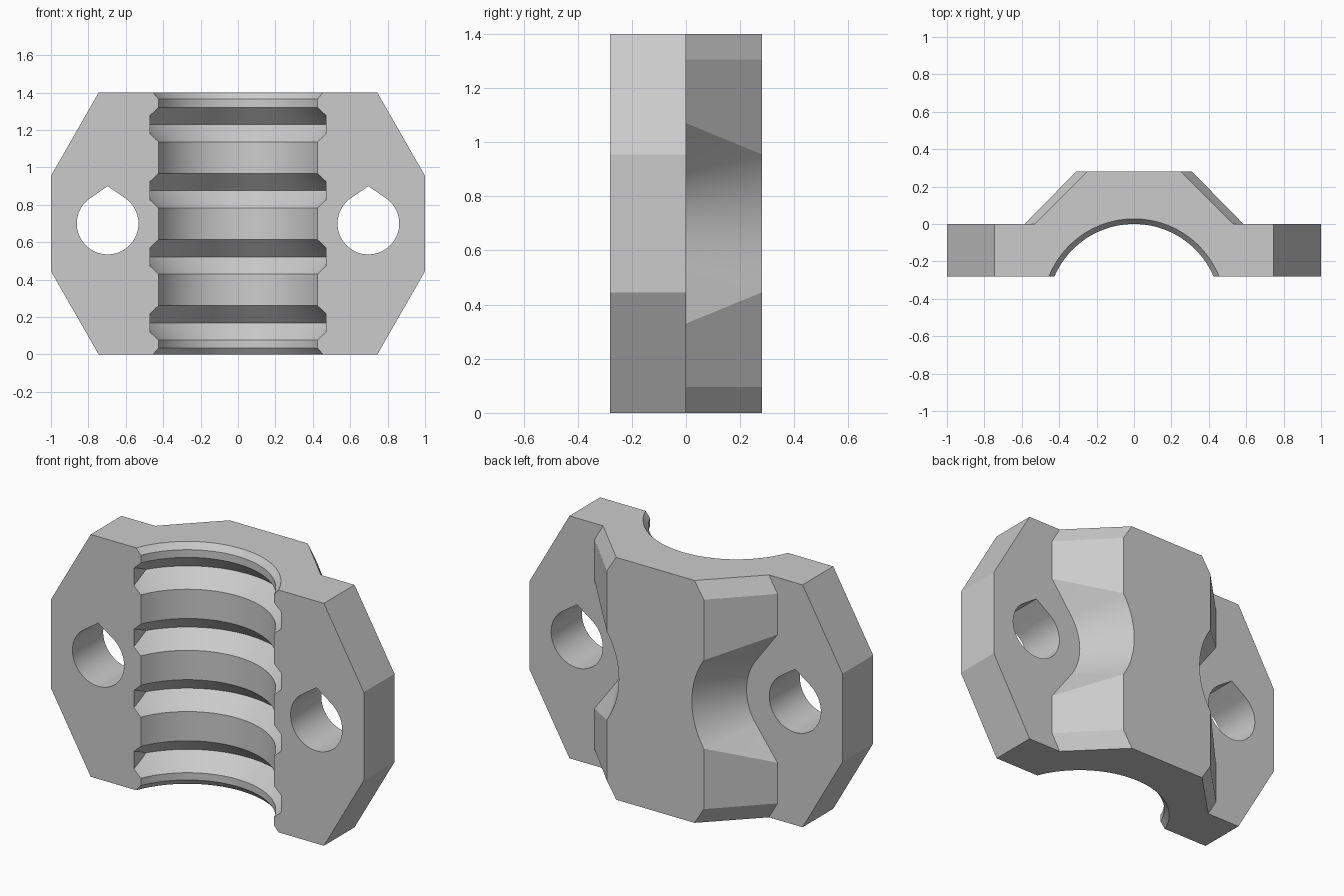
import bpy, bmesh
from math import sin, cos, pi, atan2, acos, hypot

cube = bpy.data.objects.get("Cube")
if cube:
    bpy.data.objects.remove(cube)

HEIGHT, MID, DEPTH = 1.4, 0.7, 0.28
HOLE_X, HOLE_R = 0.697, 0.165
BORE_R, BORE_Y = 0.4625, -0.4625

grey = bpy.data.materials.new("light grey")
grey.use_nodes = True
grey.diffuse_color = (0.6, 0.6, 0.6, 1)
grey.node_tree.nodes["Principled BSDF"].inputs["Base Color"].default_value = (0.6, 0.6, 0.6, 1)


def loft(name, rings):
    """Closed solid through rings of equal point count."""
    bm = bmesh.new()
    loops = [[bm.verts.new(p) for p in ring] for ring in rings]
    count = len(loops[0])
    for a, b in zip(loops, loops[1:]):
        for i in range(count):
            j = (i + 1) % count
            bm.faces.new((a[i], a[j], b[j], b[i]))
    bm.faces.new(loops[0])
    bm.faces.new(loops[-1])
    bmesh.ops.remove_doubles(bm, verts=bm.verts, dist=1e-5)
    bmesh.ops.recalc_face_normals(bm, faces=bm.faces)
    mesh = bpy.data.meshes.new(name)
    bm.to_mesh(mesh)
    bm.free()
    mesh.materials.append(grey)
    obj = bpy.data.objects.new(name, mesh)
    bpy.context.collection.objects.link(obj)
    return obj


def prism(name, outline, y0, y1):
    return loft(name, [[(x, y, z) for x, z in outline] for y in (y0, y1)])


def combine(target, tool, operation):
    mod = target.modifiers.new("combine", 'BOOLEAN')
    mod.operation, mod.solver, mod.object = operation, 'EXACT', tool
    bpy.context.view_layer.objects.active = target
    bpy.ops.object.modifier_apply(modifier=mod.name)
    bpy.data.objects.remove(tool)


def four_way(quarter):
    """Mirror a top-right quarter outline in z, then in x."""
    right = quarter + [(x, -z) for x, z in reversed(quarter[:-1])]
    full = right + [(-x, z) for x, z in reversed(right)]
    return [(x, z + MID) for x, z in full]


# Bolting flange
flange = four_way([(0.745, MID), (1, 0.255), (1, 0)])
body = prism("clamp_half", flange, -DEPTH, 0)


# Raised back with relief around each bolt hole
def hump_outline(end_x, side_x, notch_z, radius, steps=16):
    dx = HOLE_X - side_x
    reach = max(hypot(dx, notch_z), radius)
    start = atan2(notch_z, dx) - acos(radius / reach)
    arc = [start * (1 - i / steps) for i in range(steps + 1)]
    return four_way([(end_x, MID), (side_x, 0.605), (side_x, notch_z)]
                    + [(HOLE_X - radius * cos(a), radius * sin(a)) for a in arc])


base = hump_outline(0.53, 0.585, 0.37, 0.31)
crown = hump_outline(0.25, 0.31, 0.255, hypot(HOLE_X - 0.31, 0.255))
hump = loft("hump", [[(x, y, z) for x, z in ring]
                     for y, ring in ((-0.1, base), (0, base), (DEPTH, crown))])
combine(body, hump, 'UNION')

# Bore with four V grooves and chamfered mouths
profile = [(-0.1, 0.0275), (0, 0.0275), (0.035, 0)]
for i in range(4):
    z = 0.169 + 0.3532 * i
    profile += [(z - 0.092, 0), (z, 0.092), (z + 0.092, 0)]
profile += [(HEIGHT - 0.035, 0), (HEIGHT, 0.0275), (HEIGHT + 0.1, 0.0275)]
SEGMENTS = 128
bore = loft("bore", [[((BORE_R + d) * cos(2 * pi * i / SEGMENTS),
                       BORE_Y + (BORE_R + d) * sin(2 * pi * i / SEGMENTS), z)
                      for i in range(SEGMENTS)] for z, d in profile])
limit = prism("bore_limit", [(-0.47, -0.05), (0.47, -0.05), (0.47, 1.45), (-0.47, 1.45)], -1.2, 0.5)
combine(bore, limit, 'INTERSECT')
combine(body, bore, 'DIFFERENCE')

# Teardrop bolt holes
apex = 0.2
tangent = acos(HOLE_R / apex)
for side in (-1, 1):
    angles = [pi / 2 + tangent + (2 * pi - 2 * tangent) * i / 48 for i in range(49)]
    drop = [(side * HOLE_X + HOLE_R * cos(a), MID + HOLE_R * sin(a)) for a in angles]
    drop.append((side * HOLE_X, MID + apex))
    combine(body, prism("bolt_hole", drop, -0.5, 0.5), 'DIFFERENCE')

# Smooth curves, crisp edges
bpy.ops.object.select_all(action='DESELECT')
body.select_set(True)
bpy.context.view_layer.objects.active = body
bpy.ops.object.shade_smooth_by_angle(angle=pi / 9)
